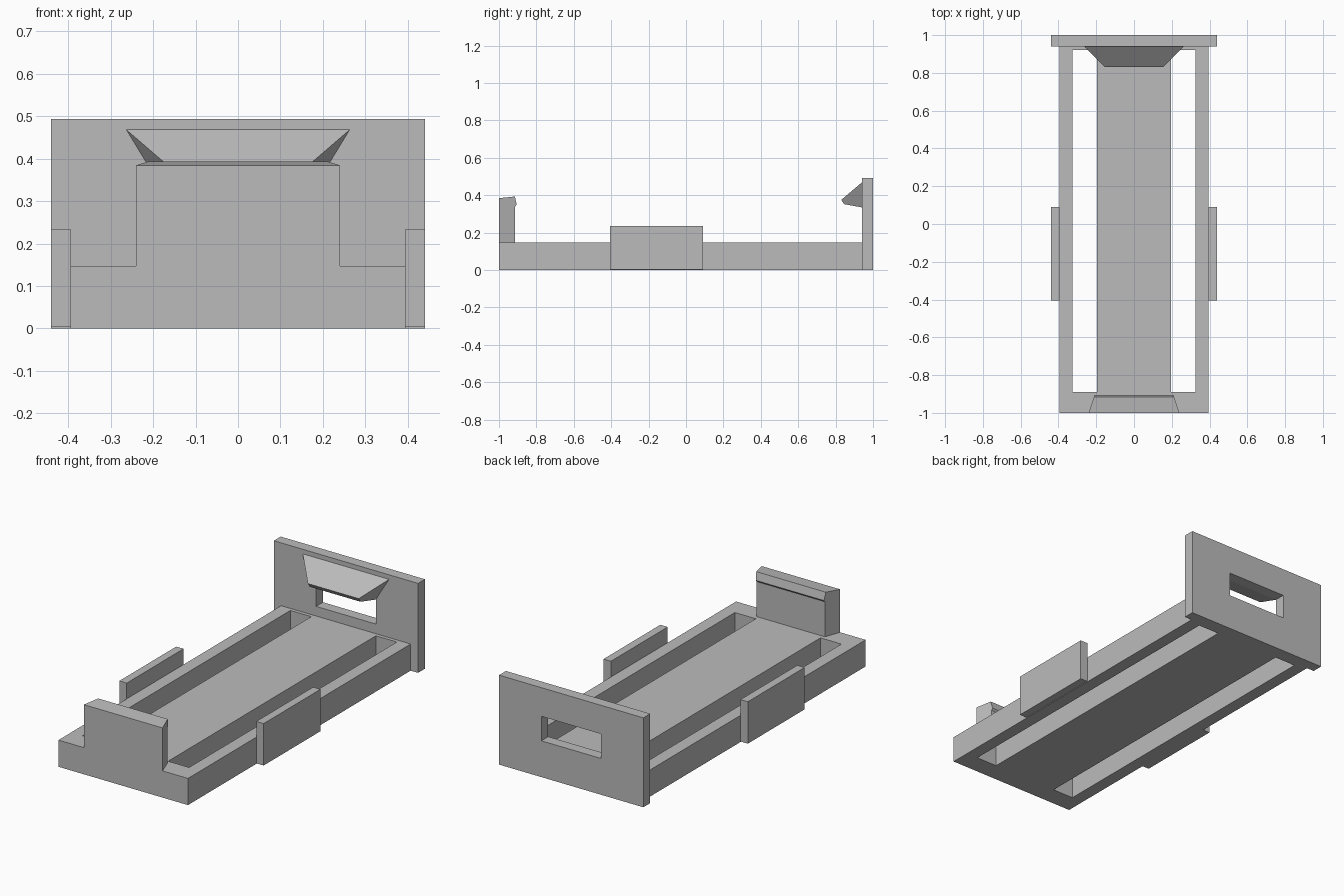
import bpy
import bmesh
from mathutils import Matrix, Vector

cube = bpy.data.objects.get("Cube")
if cube:
    bpy.data.objects.remove(cube, do_unlink=True)

grey = bpy.data.materials.new("plain grey")
grey.use_nodes = True
grey.diffuse_color = (0.5, 0.5, 0.5, 1)
grey.node_tree.nodes["Principled BSDF"].inputs["Base Color"].default_value = (0.5, 0.5, 0.5, 1)


def finish(name, bm):
    bmesh.ops.recalc_face_normals(bm, faces=bm.faces)
    mesh = bpy.data.meshes.new(name)
    bm.to_mesh(mesh)
    bm.free()
    mesh.materials.append(grey)
    obj = bpy.data.objects.new(name, mesh)
    bpy.context.collection.objects.link(obj)
    return obj


def box(name, low, high):
    low, high = Vector(low), Vector(high)
    bm = bmesh.new()
    bmesh.ops.create_cube(bm, size=1, matrix=Matrix.Translation((low + high) / 2)
                          @ Matrix.Diagonal((*(high - low), 1)))
    return finish(name, bm)


def pierced_slab(name, us, vs, holes, place, depth):
    """Slab on a grid of cuts; cells listed in holes stay open."""
    bm = bmesh.new()
    grid = [[bm.verts.new(place(u, v)) for v in vs] for u in us]
    for i in range(len(us) - 1):
        for j in range(len(vs) - 1):
            if (i, j) not in holes:
                bm.faces.new((grid[i][j], grid[i + 1][j], grid[i + 1][j + 1], grid[i][j + 1]))
    result = bmesh.ops.extrude_face_region(bm, geom=bm.faces[:], use_keep_orig=True)
    moved = [g for g in result["geom"] if isinstance(g, bmesh.types.BMVert)]
    bmesh.ops.translate(bm, verts=moved, vec=depth)
    return finish(name, bm)


def tapered_bar(name, section):
    """Bar across x; each section point is (half width, y, z)."""
    bm = bmesh.new()
    left = [bm.verts.new((w, y, z)) for w, y, z in section]
    right = [bm.verts.new((-w, y, z)) for w, y, z in section]
    bm.faces.new(left)
    bm.faces.new(right[::-1])
    for i in range(len(section)):
        j = (i + 1) % len(section)
        bm.faces.new((left[i], right[i], right[j], left[j]))
    return finish(name, bm)


# Tray with two long slots
pierced_slab("base_tray", [-0.395, -0.325, -0.197, 0.197, 0.325, 0.395],
             [-1, -0.89, 0.92, 0.94], {(1, 1), (3, 1)},
             lambda x, y: (x, y, 0), (0, 0, 0.147))

# Back wall with a window
pierced_slab("back_wall", [-0.44, -0.182, 0.182, 0.44], [0, 0.2, 0.335, 0.493], {(1, 1)},
             lambda x, z: (x, 0.94, z), (0, 0.06, 0))

# Wedge hook above the window
tapered_bar("back_hook", [(0.263, 0.94, 0.468), (0.155, 0.83, 0.375),
                          (0.155, 0.845, 0.352), (0.182, 0.94, 0.335)])

# Front stop with a small rear lip
tapered_bar("front_stop", [(0.24, -1, 0.147), (0.24, -1, 0.384), (0.212, -0.915, 0.393),
                           (0.208, -0.905, 0.35), (0.208, -0.913, 0.34), (0.208, -0.913, 0.147)])

# Side guards
for side, sign in (("left", 1), ("right", -1)):
    inner, outer = sorted((sign * 0.395, sign * 0.44))
    box(side + "_guard", (inner, -0.405, 0.003), (outer, 0.09, 0.234))
